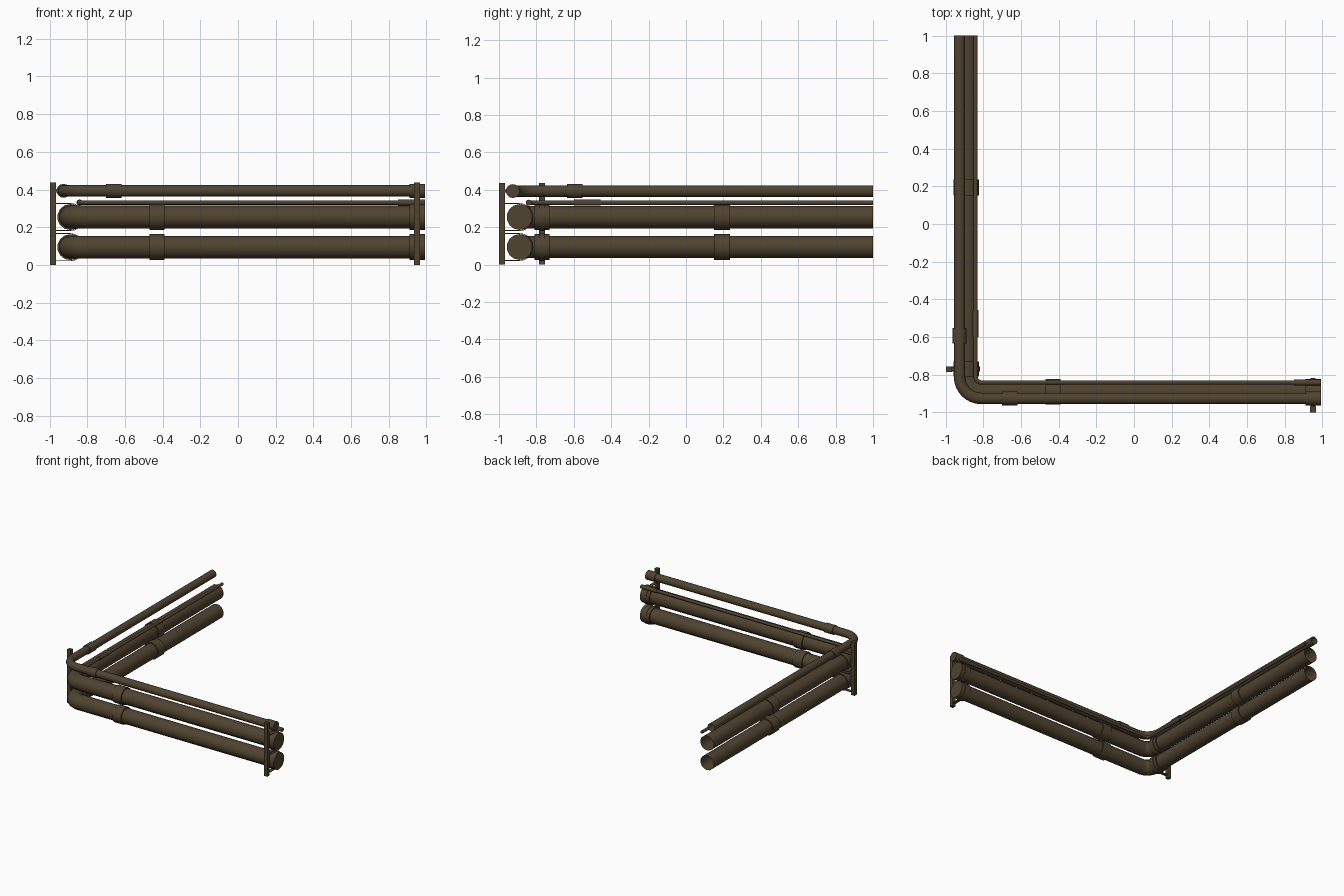
import bpy, bmesh, math
from mathutils import Vector

if "Cube" in bpy.data.objects:
    bpy.data.objects.remove(bpy.data.objects["Cube"])

mat = bpy.data.materials.new("dark rusty brown")
mat.diffuse_color = (0.08, 0.057, 0.029, 1)
mat.use_nodes = True
mat.node_tree.nodes["Principled BSDF"].inputs["Base Color"].default_value = mat.diffuse_color

SIDES = 14
BEND = -0.81          # x and y of the shared bend centre
X_END, Y_END = 0.992, 1.0


def finish(name, bm, smooth=True):
    bmesh.ops.recalc_face_normals(bm, faces=bm.faces)
    me = bpy.data.meshes.new(name)
    bm.to_mesh(me)
    bm.free()
    me.materials.append(mat)
    ob = bpy.data.objects.new(name, me)
    bpy.context.collection.objects.link(ob)
    if smooth:
        bpy.ops.object.select_all(action='DESELECT')
        ob.select_set(True)
        bpy.context.view_layer.objects.active = ob
        bpy.ops.object.shade_smooth_by_angle(angle=math.radians(40))
    return ob


def sweep(name, path, r, cap_start=True, cap_end=True):
    """Round tube along a horizontal list of (point, tangent)."""
    bm = bmesh.new()
    rings = []
    for p, t in path:
        side = Vector((-t.y, t.x, 0))
        ring = []
        for i in range(SIDES):
            a = 2 * math.pi * (i + 0.5) / SIDES
            ring.append(bm.verts.new(p + side * (r * math.cos(a)) + Vector((0, 0, r * math.sin(a)))))
        rings.append(ring)
    for a, b in zip(rings, rings[1:]):
        for i in range(SIDES):
            j = (i + 1) % SIDES
            bm.faces.new((a[i], a[j], b[j], b[i]))
    if cap_start:
        bm.faces.new(rings[0])
    if cap_end:
        bm.faces.new(rings[-1])
    return finish(name, bm)


def pipe(name, off, z, r):
    """L-shaped pipe: along x at y=off, round the corner, along y at x=off."""
    rad = BEND - off
    path = [(Vector((X_END, off, z)), Vector((-1, 0, 0)))]
    n = 8
    for i in range(n + 1):
        a = math.radians(270 - 90 * i / n)
        path.append((Vector((BEND + rad * math.cos(a), BEND + rad * math.sin(a), z)),
                     Vector((math.sin(a), -math.cos(a), 0))))
    path.append((Vector((off, Y_END, z)), Vector((0, 1, 0))))
    sweep(name, path, r, cap_end=False)


def collar(name, axis, off, z, r, lo, hi):
    """Sleeve over a straight run."""
    if axis == 'x':
        path = [(Vector((v, off, z)), Vector((1, 0, 0))) for v in (lo, hi)]
    else:
        path = [(Vector((off, v, z)), Vector((0, 1, 0))) for v in (lo, hi)]
    sweep(name, path, r)


# pipes with their sleeves: name, offset, height, radius, sleeve radius, sleeves
BIG = [('x', -0.47, -0.39), ('x', 0.91, 0.993), ('y', 0.15, 0.235), ('y', -0.81, -0.73)]
TOP = [('x', -0.70, -0.617), ('x', 0.91, 0.993), ('y', -0.635, -0.553)]
THIN = [('x', 0.85, 0.993), ('y', -0.6, -0.457)]
BIG_Z = (0.094, 0.254)
for name, off, z, r, rc, sleeves in (
        ("lower_pipe", -0.89, BIG_Z[0], 0.06, 0.069, BIG),
        ("middle_pipe", -0.89, BIG_Z[1], 0.06, 0.069, BIG),
        ("upper_pipe", -0.926, 0.393, 0.031, 0.037, TOP),
        ("thin_conduit", -0.841, 0.331, 0.012, 0.016, THIN)):
    pipe(name, off, z, r)
    for k, (axis, lo, hi) in enumerate(sleeves):
        collar(f"{name}_sleeve_{k + 1}", axis, off, z, rc, lo, hi)


def strap(name, z, place):
    """Thin U-shaped band from the post round the back of a pipe."""
    pts = [(-0.975, 1, 0)]
    n = 10
    outline = []
    for r in (0.070, 0.074):
        line = [(-0.975, z + r)]
        for i in range(n + 1):
            a = math.pi / 2 - math.pi * i / n
            line.append((-0.89 + r * math.cos(a), z + r * math.sin(a)))
        line.append((-0.975, z - r))
        outline.append(line)
    bm = bmesh.new()
    loops = [[bm.verts.new(place(d, w, h)) for d, h in line]
             for line, w in ((outline[0], -0.014), (outline[1], -0.014),
                             (outline[1], 0.014), (outline[0], 0.014))]
    for k in range(4):
        a, b = loops[k], loops[(k + 1) % 4]
        for i in range(len(a) - 1):
            bm.faces.new((a[i], a[i + 1], b[i + 1], b[i]))
    finish(name, bm)


def box(name, lo, hi):
    bm = bmesh.new()
    bmesh.ops.create_cube(bm, size=1)
    for v in bm.verts:
        v.co = Vector([l + (h - l) * (c + 0.5) for l, h, c in zip(lo, hi, v.co)])
    finish(name, bm, smooth=False)


# support posts and the straps that hold the two large pipes
box("front_post", (0.935, -1.0, 0), (0.965, -0.968, 0.436))
box("side_post", (-0.997, -0.785, 0), (-0.966, -0.755, 0.436))
for label, z in zip(("lower", "middle"), BIG_Z):
    strap(f"front_{label}_strap", z, lambda d, w, h: Vector((0.95 + w, d, h)))
    strap(f"side_{label}_strap", z, lambda d, w, h: Vector((d, -0.77 + w, h)))
# short lugs tying the upper pipe to the posts
box("front_lug", (0.942, -0.97, 0.385), (0.958, -0.94, 0.401))
box("side_lug", (-0.97, -0.778, 0.385), (-0.94, -0.762, 0.401))
